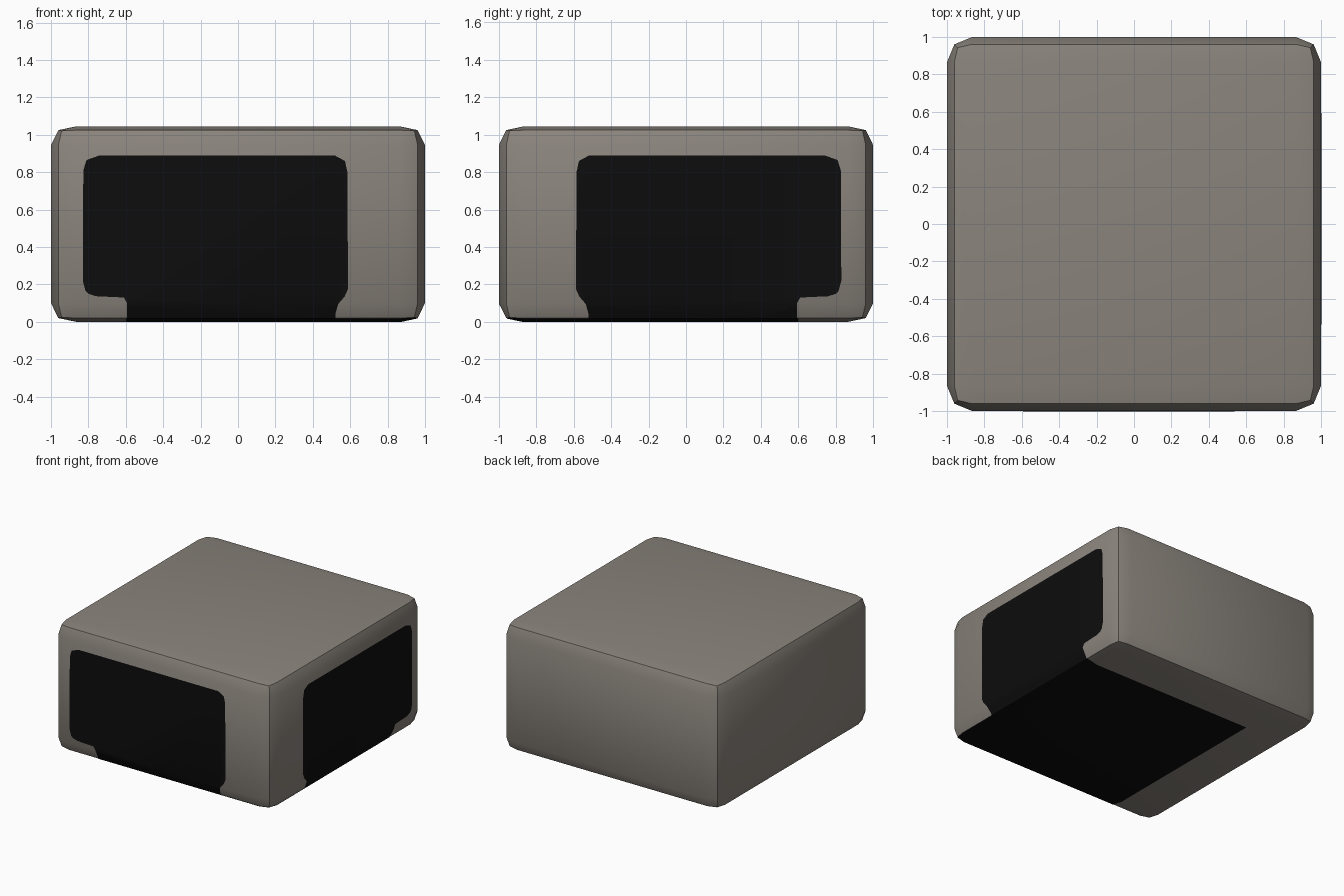
import bpy, bmesh
from mathutils import Vector

if "Cube" in bpy.data.objects:
    bpy.data.objects.remove(bpy.data.objects["Cube"])

H = 1.045

def material(name, rgb):
    m = bpy.data.materials.new(name)
    m.diffuse_color = (*rgb, 1)
    m.use_nodes = True
    m.node_tree.nodes["Principled BSDF"].inputs["Base Color"].default_value = m.diffuse_color
    return m

grey = material("warm_grey", (0.255, 0.230, 0.202))
black = material("soft_black", (0.004, 0.004, 0.004))

def squash(d):
    # bevel depth on the plan -> flatter bevel depth in height
    knots = [(0, 0), (0.0395, 0.02), (0.058, 0.024), (0.135, 0.10), (0.6, 0.6)]
    for (a, fa), (b, fb) in zip(knots, knots[1:]):
        if d <= b:
            return fa + (fb - fa) * (d - a) / (b - a)
    return d

def rounded_box():
    bm = bmesh.new()
    bmesh.ops.create_cube(bm, size=2)
    for v in bm.verts:
        v.co.z = H if v.co.z > 0 else 0
    bmesh.ops.bevel(bm, geom=bm.edges[:], offset=0.135, offset_type='OFFSET',
                    segments=2, profile=0.5, affect='EDGES')
    for v in bm.verts:
        z = v.co.z
        v.co.z = squash(z) if z < H / 2 else H - squash(H - z)
    bm.normal_update()
    return bm

def add_object(name, bm, mat):
    me = bpy.data.meshes.new(name)
    bm.to_mesh(me)
    bm.free()
    ob = bpy.data.objects.new(name, me)
    bpy.context.collection.objects.link(ob)
    me.materials.append(mat)
    bpy.ops.object.select_all(action='DESELECT')
    ob.select_set(True)
    bpy.context.view_layer.objects.active = ob
    bpy.ops.object.shade_smooth_by_angle(angle=0.52)
    return ob

def facing(bm, d):
    # faces whose strongest normal direction is d
    return [f for f in bm.faces if f.normal.dot(d) > 0.05 + 0 and
            f.normal.dot(d) >= max(abs(c) for c in f.normal) - 1e-4]

def inside(u, w, poly):
    hit = False
    for (a, b), (c, e) in zip(poly, poly[1:] + poly[:1]):
        if (b > w) != (e > w) and u < a + (c - a) * (w - b) / (e - b):
            hit = not hit
    return hit

def patch(name, d, axis_u, axis_w, poly):
    # thin skin: the body surface on one side, trimmed to an outline
    bm = rounded_box()
    n = axis_u.cross(axis_w)
    for (a, b), (c, e) in zip(poly, poly[1:] + poly[:1]):
        p = axis_u * a + axis_w * b
        edge = axis_u * (c - a) + axis_w * (e - b)
        faces = facing(bm, d)
        geom = set(faces)
        for f in faces:
            geom.update(f.edges)
            geom.update(f.verts)
        bmesh.ops.bisect_plane(bm, geom=list(geom), dist=1e-5,
                               plane_co=p, plane_no=edge.cross(n).normalized())
        bm.normal_update()
    keep = set()
    for f in facing(bm, d):
        c = f.calc_center_median()
        if inside(c.dot(axis_u), c.dot(axis_w), poly):
            keep.add(f)
    moves = [(v, v.normal * 0.002) for v in bm.verts]
    for v, off in moves:
        v.co += off
    bmesh.ops.delete(bm, geom=[f for f in bm.faces if f not in keep], context='FACES')
    add_object(name, bm, black)

X, Y, Z = Vector((1, 0, 0)), Vector((0, 1, 0)), Vector((0, 0, 1))

# body block
add_object("body", rounded_box(), grey)

# dark patches on the front and right sides share one mirrored outline
side = [(-.83, .22), (-.815, .165), (-.80, .15), (-.76, .137), (-.61, .13), (-.593, .10),
        (-.593, -.1), (.52, -.1), (.52, .04), (.535, .095), (.57, .135), (.588, .175),
        (.585, .80), (.572, .86), (.52, .888), (-.745, .888), (-.81, .865), (-.827, .81)]
patch("front_patch", -Y, X, Z, side)
patch("right_patch", X, -Y, Z, side)

# dark patch under the block, running out to the front right corner
patch("bottom_patch", -Z, X, Y, [(-.60, -1.2), (1.2, -1.2), (1.2, .60), (-.60, .60)])
